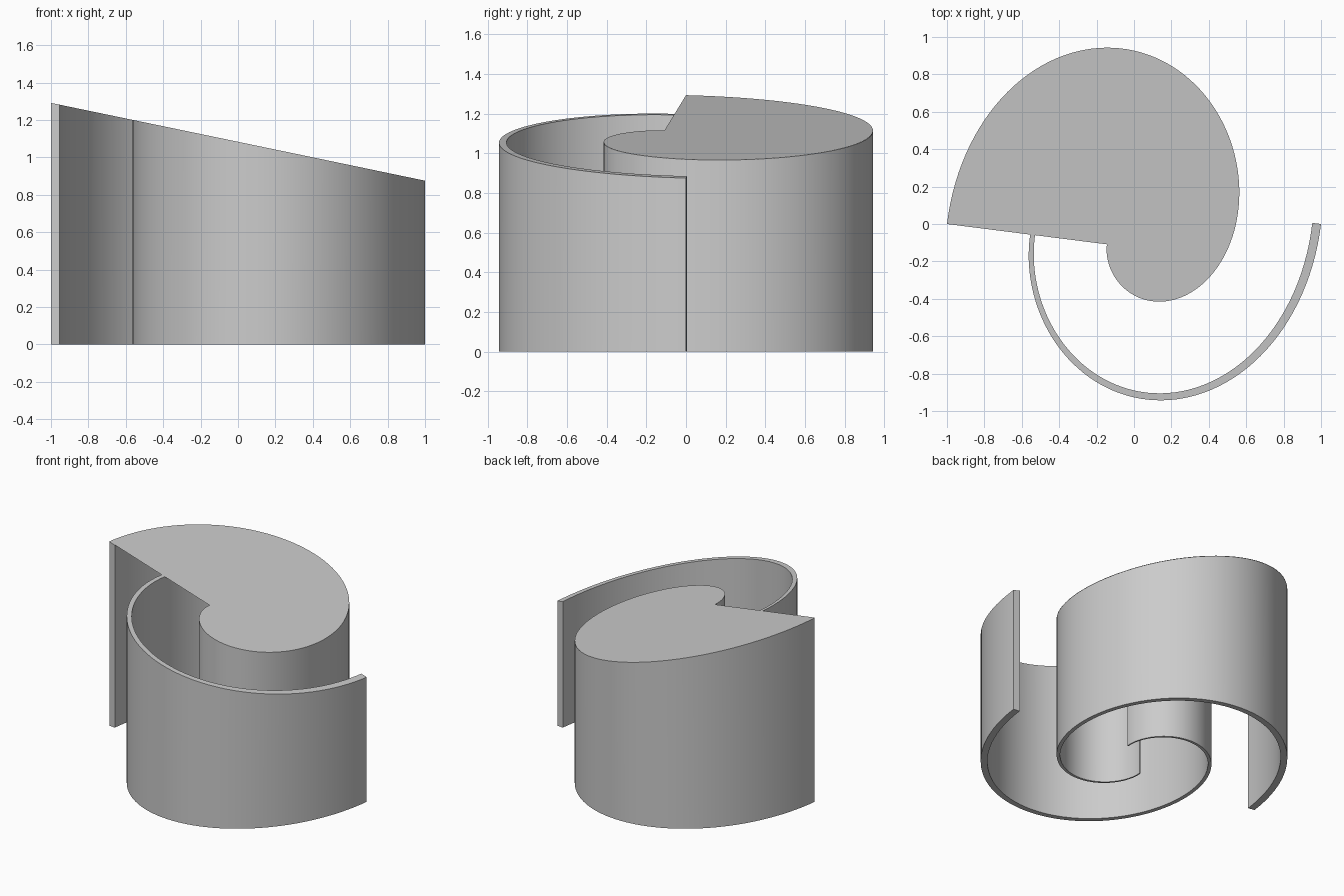
import bpy, bmesh
from math import sin, cos, pi, radians
from mathutils import Vector

cube = bpy.data.objects.get("Cube")
if cube:
    bpy.data.objects.remove(cube)

STEPS = 120
TURN = radians(328)
SHRINK = 0.455 / pi     # radius lost per radian
STRETCH = 1.2           # spiral is stretched along y
THICK = 0.047

grey = bpy.data.materials.new("light_grey")
grey.use_nodes = True
colour = (0.6, 0.6, 0.6, 1)
grey.diffuse_color = colour
grey.node_tree.nodes["Principled BSDF"].inputs["Base Color"].default_value = colour


def roof_height(x):
    return 1.083 - 0.208 * x


def spiral(a):
    r = 1 - SHRINK * a
    return Vector((-r * cos(a), STRETCH * r * sin(a)))


def inner_point(a):
    # Inward normal offset, thinning toward the centre
    t = (spiral(a + 0.001) - spiral(a - 0.001)).normalized()
    return spiral(a) + Vector((t.y, -t.x)) * THICK * (1 - SHRINK * a)


angles = [TURN * i / STEPS for i in range(STEPS + 1)]


def finish(name, bm):
    mesh = bpy.data.meshes.new(name)
    bm.to_mesh(mesh)
    bm.free()
    mesh.materials.append(grey)
    obj = bpy.data.objects.new(name, mesh)
    bpy.context.collection.objects.link(obj)
    bpy.ops.object.select_all(action='DESELECT')
    bpy.context.view_layer.objects.active = obj
    obj.select_set(True)
    bpy.ops.object.shade_smooth_by_angle(angle=radians(30))
    return obj


def spiral_wall(name, side):
    # Sweep a four-cornered section along the spiral; side -1 turns it half round
    bm = bmesh.new()
    rings = []
    for a in angles:
        o, i = spiral(a) * side, inner_point(a) * side
        rings.append([bm.verts.new(c) for c in (
            (o.x, o.y, 0), (o.x, o.y, roof_height(o.x)),
            (i.x, i.y, roof_height(i.x)), (i.x, i.y, 0))])
    for p, q in zip(rings, rings[1:]):
        for k in range(4):
            n = (k + 1) % 4
            bm.faces.new((p[k], p[n], q[n], q[k]))
    bm.faces.new(rings[0])
    bm.faces.new(rings[-1])
    bmesh.ops.recalc_face_normals(bm, faces=bm.faces)
    return finish(name, bm)


# Two interlocking walls
spiral_wall("roofed_spiral_wall", 1)
spiral_wall("open_spiral_wall", -1)

# Sloping roof sheet over the first spiral
bm = bmesh.new()
outline = [spiral(a) for a in reversed(angles)]
bm.faces.new([bm.verts.new((p.x, p.y, roof_height(p.x) + 0.002)) for p in outline])
finish("sloping_roof", bm)
